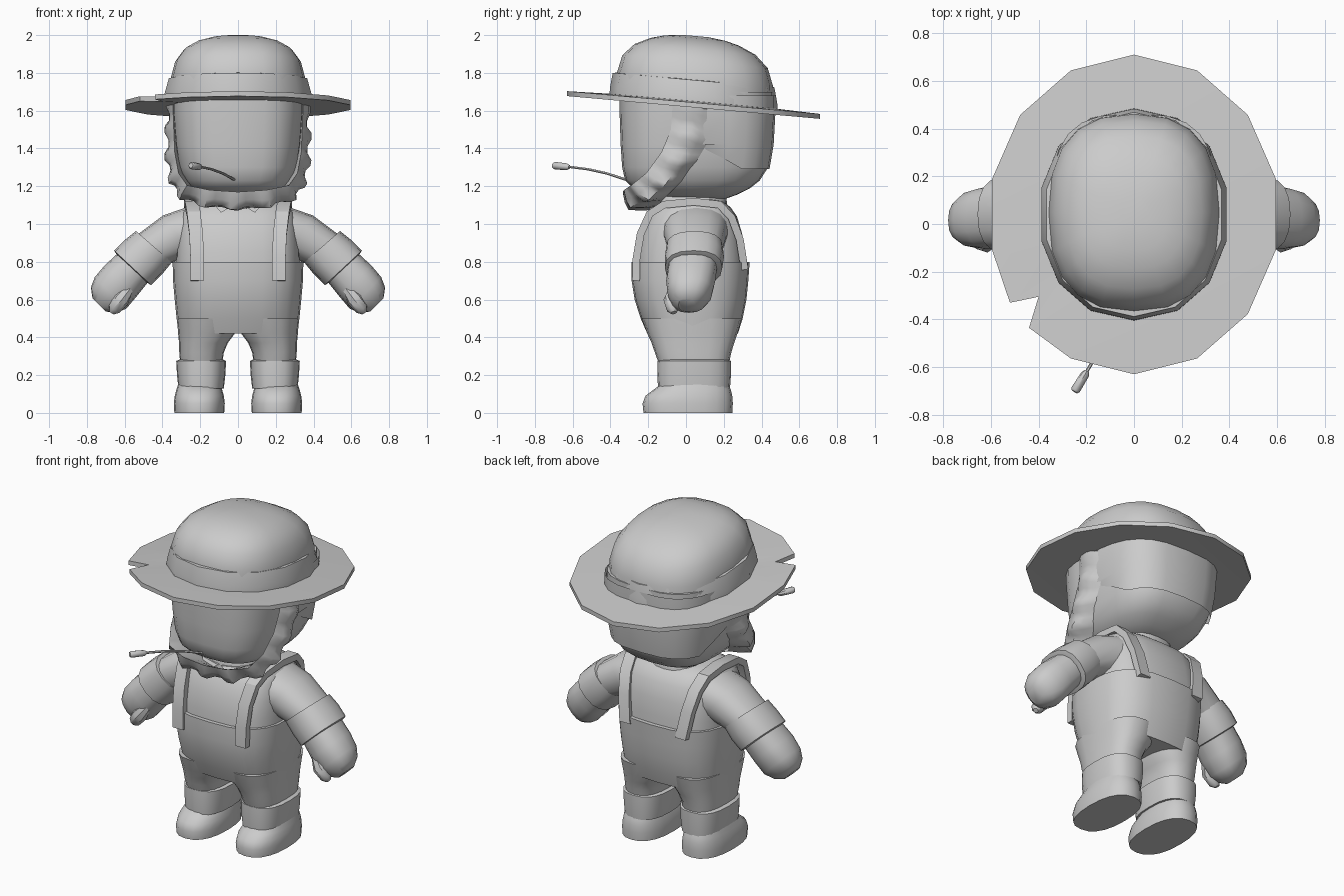
import bpy, bmesh, math
from mathutils import Vector

grey = bpy.data.materials.new("plain grey")
grey.diffuse_color = (0.6, 0.6, 0.6, 1)


def finish(name, bm, angle=40):
    bmesh.ops.recalc_face_normals(bm, faces=bm.faces)
    me = bpy.data.meshes.new(name)
    bm.to_mesh(me)
    bm.free()
    me.materials.append(grey)
    ob = bpy.data.objects.new(name, me)
    bpy.context.collection.objects.link(ob)
    bpy.ops.object.select_all(action='DESELECT')
    ob.select_set(True)
    bpy.context.view_layer.objects.active = ob
    bpy.ops.object.shade_smooth_by_angle(angle=math.radians(angle))
    return ob


def loft(name, rings, angle=40, caps=True):
    bm = bmesh.new()
    vs = [[bm.verts.new(p) for p in r] for r in rings]
    n = len(vs[0])
    for a, b in zip(vs, vs[1:]):
        for i in range(n):
            j = (i + 1) % n
            bm.faces.new((a[i], a[j], b[j], b[i]))
    if caps:
        bm.faces.new(vs[0])
        bm.faces.new(vs[-1])
    return finish(name, bm, angle)


def spow(v, e):
    return math.copysign(abs(v) ** (2 / e), v)


def ring(z, rx, y0, y1, cx=0, n=24, e=2.6, tilt=0):
    """Rounded-square ring; tilt slopes it down towards the back."""
    cy, ry, out = (y0 + y1) / 2, (y1 - y0) / 2, []
    for i in range(n):
        t = 2 * math.pi * i / n + math.pi / 2
        y = cy + ry * spow(math.sin(t), e)
        out.append(Vector((cx + rx * spow(math.cos(t), e), y, z - tilt * (y - 0.04))))
    return out


def limb_ring(s, x, y, z, deg, hw, hy, n=16):
    """Ring square to a limb that slopes down by deg, on side s."""
    a = math.radians(deg)
    out = []
    for i in range(n):
        t = 2 * math.pi * i / n
        c = hw * spow(math.cos(t), 2.4)
        out.append(Vector((s * (x + c * math.sin(a)), y + hy * spow(math.sin(t), 2.4), z + c * math.cos(a))))
    return out


def tube(name, pts, radii, n=8):
    rings = []
    for i, p in enumerate(pts):
        d = (Vector(pts[min(i + 1, len(pts) - 1)]) - Vector(pts[max(i - 1, 0)])).normalized()
        u = d.cross(Vector((0, 0, 1))).normalized()
        v = u.cross(d)
        rings.append([Vector(p) + radii[i] * (u * math.cos(k * 2 * math.pi / n) + v * math.sin(k * 2 * math.pi / n))
                      for k in range(n)])
    return loft(name, rings)


# torso, trousers and collar
loft("shirt", [ring(*r, e=3) for r in [
    (0.74, 0.33, -0.265, 0.315), (0.85, 0.328, -0.262, 0.31), (0.95, 0.32, -0.24, 0.297),
    (1.04, 0.305, -0.205, 0.27), (1.09, 0.28, -0.165, 0.235), (1.12, 0.23, -0.12, 0.195),
    (1.135, 0.15, -0.07, 0.15)]])
loft("trousers", [ring(*r, e=2.8) for r in [
    (0.42, 0.315, -0.205, 0.275), (0.5, 0.325, -0.24, 0.3), (0.6, 0.335, -0.272, 0.32),
    (0.7, 0.344, -0.288, 0.33), (0.8, 0.346, -0.288, 0.337), (0.8, 0.325, -0.262, 0.312)]])
loft("collar", [ring(*r) for r in [
    (1.08, 0.17, -0.17, 0.22), (1.13, 0.17, -0.165, 0.215), (1.17, 0.15, -0.15, 0.2), (1.17, 0.13, -0.12, 0.17)]])

for s, side in ((-1, "right"), (1, "left")):
    # legs, turn-ups and shoes
    loft(side + "_leg", [ring(*r, cx=s * c, n=20) for c, r in [
        (0.195, (0.25, 0.11, -0.14, 0.225)), (0.193, (0.32, 0.118, -0.165, 0.24)),
        (0.183, (0.37, 0.129, -0.182, 0.255)), (0.167, (0.42, 0.15, -0.205, 0.272)),
        (0.163, (0.5, 0.16, -0.235, 0.295))]])
    loft(side + "_trouser_cuff", [ring(*r, cx=s * 0.195, n=20) for r in [
        (0.13, 0.1, -0.13, 0.215), (0.13, 0.12, -0.148, 0.233), (0.2, 0.128, -0.152, 0.238),
        (0.275, 0.132, -0.15, 0.238), (0.285, 0.11, -0.135, 0.22)]])
    loft(side + "_shoe", [ring(*r, cx=s * 0.205, n=20, e=2.4) for r in [
        (0, 0.132, -0.225, 0.245), (0.05, 0.135, -0.23, 0.248), (0.09, 0.13, -0.215, 0.245),
        (0.12, 0.122, -0.175, 0.238), (0.15, 0.112, -0.135, 0.225)]])
    # arm, sleeve cuff, mitten hand and thumb
    loft(side + "_arm", [limb_ring(s, *r) for r in [
        (0.2, 0.05, 0.955, 20, 0.15, 0.18), (0.32, 0.05, 0.94, 36, 0.13, 0.165),
        (0.46, 0.05, 0.86, 46, 0.112, 0.14)]])
    loft(side + "_sleeve_cuff", [limb_ring(s, *r) for r in [
        (0.445, 0.045, 0.88, 49, 0.1, 0.13), (0.445, 0.045, 0.88, 49, 0.126, 0.15),
        (0.5, 0.045, 0.825, 47, 0.134, 0.156), (0.558, 0.04, 0.768, 47, 0.134, 0.152),
        (0.562, 0.04, 0.764, 47, 0.11, 0.13)]])
    loft(side + "_hand", [limb_ring(s, *r) for r in [
        (0.55, 0.035, 0.775, 47, 0.11, 0.13), (0.62, 0.025, 0.7, 46, 0.118, 0.13),
        (0.675, 0.02, 0.635, 45, 0.118, 0.118), (0.712, 0.015, 0.597, 45, 0.095, 0.09),
        (0.735, 0.01, 0.572, 45, 0.05, 0.05)]])
    tube(side + "_thumb", [(s * 0.58, -0.06, 0.66), (s * 0.62, -0.075, 0.6), (s * 0.655, -0.07, 0.55),
                           (s * 0.668, -0.065, 0.53)], [0.03, 0.045, 0.035, 0.015])
    # brace strap over the shoulder
    path = [(0.215, -0.275, 0.7), (0.216, -0.272, 0.82), (0.222, -0.25, 0.95), (0.235, -0.2, 1.06),
            (0.245, -0.12, 1.112), (0.25, 0.04, 1.128), (0.25, 0.18, 1.112), (0.235, 0.25, 1.04),
            (0.215, 0.295, 0.92), (0.19, 0.32, 0.76)]
    rings = []
    for i, p in enumerate(path):
        a, b = Vector(path[max(i - 1, 0)]), Vector(path[min(i + 1, len(path) - 1)])
        nrm = Vector((0, -(b - a).z, (b - a).y)).normalized()
        rings.append([Vector((s * (p[0] + w), p[1], p[2])) + nrm * h
                      for w, h in ((-0.036, -0.03), (0.036, -0.03), (0.036, 0.01), (-0.036, 0.01))])
    loft(side + "_strap", rings, 30)
    # collar point
    loft(side + "_collar_point", [[Vector((s * x, y + d, z)) for x, y, z in (
        (0.01, -0.18, 1.11), (0.14, -0.15, 1.12), (0.09, -0.2, 1.06))] for d in (0, 0.04)])

# head
skull = [(1.13, 0.13, -0.05, 0.2), (1.155, 0.2, -0.2, 0.27), (1.19, 0.25, -0.28, 0.34), (1.23, 0.285, -0.322, 0.39),
         (1.3, 0.315, -0.338, 0.435), (1.42, 0.333, -0.346, 0.452), (1.6, 0.347, -0.352, 0.462),
         (1.7, 0.347, -0.352, 0.462)]
loft("head", [ring(*r, e=3) for r in skull])

# hair: thin shell over the back of the skull
shell = loft("hair", [ring(z, rx + 0.014, y0, y1 + 0.012, e=3) for z, rx, y0, y1 in [
    (1.3, 0.315, -0.338, 0.43), (1.42, 0.333, -0.346, 0.452), (1.6, 0.347, -0.352, 0.462),
    (1.68, 0.347, -0.352, 0.462)]], caps=False)
bm = bmesh.new()
bm.from_mesh(shell.data)
bmesh.ops.delete(bm, geom=[f for f in bm.faces if f.calc_center_median().y < 0.0], context='FACES')
for v in bm.verts:  # lower hairline rises towards the ear
    if v.co.z < 1.31:
        v.co.z += 0.13 * max(0, 1 - max(v.co.y - 0.1, 0) / 0.18) - 0.01
bm.to_mesh(shell.data)
bm.free()

# beard: front edge, outer ridge and back edge from temple to chin
half = [((0.345, -0.07, 1.64), (0.372, 0.04, 1.62), (0.34, 0.15, 1.6)),
        ((0.34, -0.08, 1.5), (0.375, 0.03, 1.48), (0.335, 0.12, 1.44)),
        ((0.335, -0.13, 1.38), (0.375, -0.03, 1.34), (0.325, 0.06, 1.34)),
        ((0.315, -0.21, 1.27), (0.355, -0.1, 1.22), (0.28, -0.02, 1.23)),
        ((0.27, -0.29, 1.205), (0.3, -0.19, 1.135), (0.22, -0.1, 1.15)),
        ((0.15, -0.328, 1.18), (0.17, -0.285, 1.095), (0.13, -0.15, 1.1)),
        ((0, -0.335, 1.17), (0, -0.295, 1.085), (0, -0.17, 1.075))]
keys = half + [tuple((-p[0], p[1], p[2]) for p in k) for k in half[-2::-1]]
rings, step = [], 4
for i in range((len(keys) - 1) * step + 1):
    k, t = min(i // step, len(keys) - 2), 0
    t = i / step - k
    f, m, b = (Vector(p).lerp(Vector(q), t) for p, q in zip(keys[k], keys[k + 1]))
    inner = Vector((0.8 * m.x, m.y + 0.03, m.z + 0.05))
    m = m + (m - Vector((0, 0.05, 1.4))).normalized() * (0.014 if i % 4 < 2 else -0.008)
    rings.append([f, f.lerp(m, 0.5) + (m - inner) * 0.12, m, m.lerp(b, 0.5) + (m - inner) * 0.08, b, inner])
loft("beard", rings, 50)

# hat crown and band, both tilted back
T = 0.09
loft("hat_crown", [ring(z, rx, 0.048 - ry, 0.048 + ry, n=20, e=2.5, tilt=T) for z, rx, ry in [
    (1.7, 0.36, 0.415), (1.77, 0.357, 0.412), (1.86, 0.333, 0.385), (1.925, 0.285, 0.32),
    (1.965, 0.215, 0.235), (1.985, 0.14, 0.16), (1.996, 0.06, 0.07)]])
loft("hat_band", [ring(z, rx, 0.04 - ry, 0.04 + ry, n=14, e=2.15, tilt=T) for z, rx, ry in [
    (1.63, 0.398, 0.445), (1.68, 0.398, 0.443), (1.762, 0.375, 0.428), (1.765, 0.345, 0.4)]])

# hat brim with a torn notch at the front right
outline = []
for i in range(14):
    t = math.pi / 2 + 2 * math.pi * i / 14
    p = (0.61 * math.cos(t), 0.04 + 0.67 * math.sin(t))
    notch = p[0] < -0.4 and -0.5 < p[1] < -0.25
    outline += [(-0.52, -0.33), (-0.4, -0.305), (-0.44, -0.435)] if notch else [p]
rings = []
for k, z in ((0.55, 1.622), (1, 1.617), (1, 1.643), (0.55, 1.652)):
    rings.append([Vector((x * k, 0.04 + (y - 0.04) * k, z - T * (y - 0.04) * k)) for x, y in outline])
loft("hat_brim", rings, 30)

# chewed stalk with a blunt seed head
tube("stalk", [(-0.02, -0.32, 1.235), (-0.08, -0.42, 1.268), (-0.14, -0.52, 1.29), (-0.205, -0.63, 1.304)],
     [0.007] * 4, 6)
tube("stalk_head", [(-0.198, -0.617, 1.302), (-0.205, -0.63, 1.303), (-0.245, -0.695, 1.309), (-0.25, -0.703, 1.31)],
     [0.01, 0.018, 0.02, 0.014], 8)
